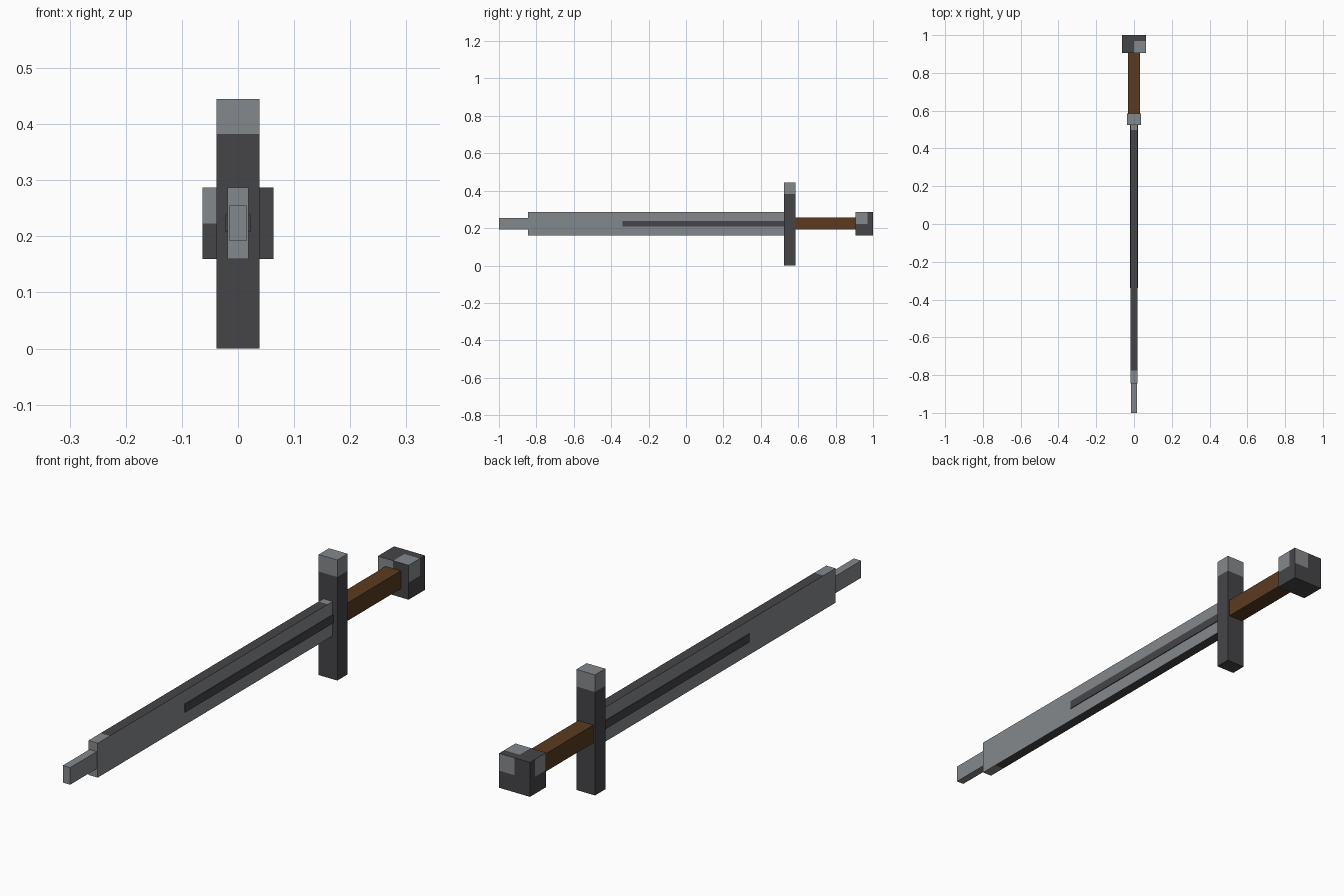
import bpy, bmesh
from mathutils import Vector

if "Cube" in bpy.data.objects:
    bpy.data.objects.remove(bpy.data.objects["Cube"])


def material(name, rgb):
    m = bpy.data.materials.new(name)
    m.diffuse_color = (*rgb, 1)
    m.use_nodes = True
    m.node_tree.nodes["Principled BSDF"].inputs["Base Color"].default_value = m.diffuse_color
    return m


STEEL = material("light steel", (0.235, 0.25, 0.262))
IRON = material("dark iron", (0.06, 0.06, 0.066))
LEATHER = material("brown leather", (0.105, 0.044, 0.0145))


def box(name, lo, hi, mats, cuts=(), rule=None):
    """Box between two corners, split by (axis, position) planes and coloured by a rule."""
    bm = bmesh.new()
    bmesh.ops.create_cube(bm, size=1)
    lo, hi = Vector(lo), Vector(hi)
    for v in bm.verts:
        v.co = Vector(lo[i] if v.co[i] < 0 else hi[i] for i in range(3))
    for axis, pos in cuts:
        co, no = Vector(), Vector()
        co[axis], no[axis] = pos, 1
        bmesh.ops.bisect_plane(bm, geom=bm.verts[:] + bm.edges[:] + bm.faces[:],
                               plane_co=co, plane_no=no)
    bm.normal_update()
    if rule:
        for f in bm.faces:
            f.material_index = int(rule(f.calc_center_median(), f.normal))
    mesh = bpy.data.meshes.new(name)
    bm.to_mesh(mesh)
    bm.free()
    for m in mats:
        mesh.materials.append(m)
    ob = bpy.data.objects.new(name, mesh)
    bpy.context.collection.objects.link(ob)
    return ob


# Blade: steel sides, dark cutting edges along top and bottom
box("blade", (-0.019, -0.845, 0.16), (0.019, 0.525, 0.287), [STEEL, IRON],
    [(1, -0.775), (1, 0.497)],
    lambda c, n: abs(n.z) > 0.5 and -0.775 < c.y < 0.497)
box("blade_tip", (-0.015, -1.0, 0.192), (0.015, -0.845, 0.255), [STEEL])

# Dark raised strip along both sides of the blade
box("blade_strip", (-0.022, -0.34, 0.208), (0.022, 0.525, 0.239), [IRON])

# Crossguard with a light upper end
box("crossguard", (-0.038, 0.525, 0.0), (0.038, 0.585, 0.445), [IRON, STEEL],
    [(2, 0.382)], lambda c, n: c.z > 0.382)

# Grip
box("grip", (-0.031, 0.585, 0.192), (0.031, 0.905, 0.258), [LEATHER])


# Pommel with one worn light patch on each upper face
def worn(c, n):
    if n.z < -0.5 or c.z < 0.223:
        return False
    if n.z > 0.5:
        return c.x > 0 and c.y < 0.97
    if abs(n.x) > 0.5:
        return c.y < 0.97
    return c.x * n.y > 0


box("pommel", (-0.063, 0.905, 0.16), (0.063, 1.0, 0.287), [IRON, STEEL],
    [(0, 0.0), (1, 0.97), (2, 0.223)], worn)
